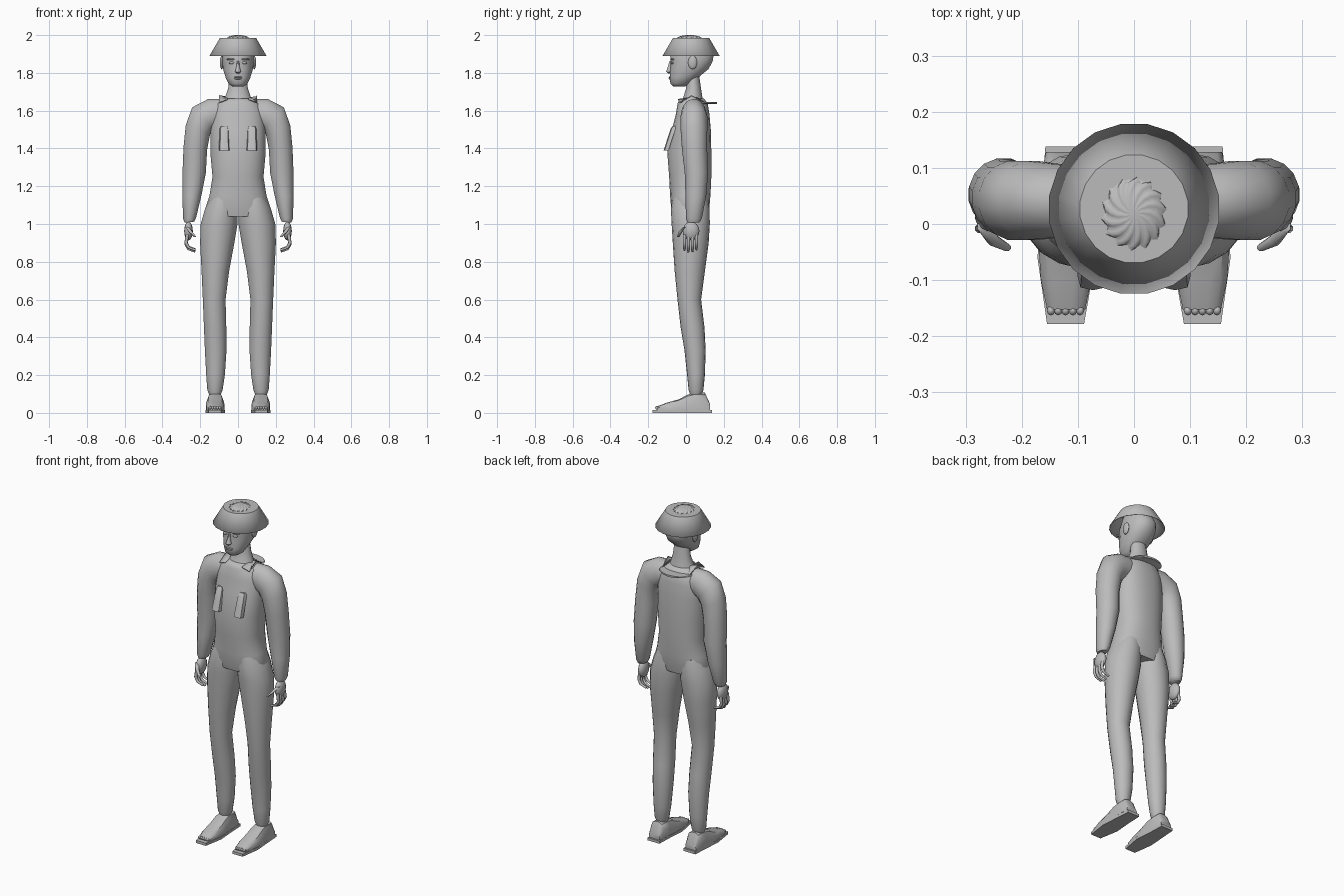
import bpy, bmesh
from math import sin, cos, pi, radians
from mathutils import Vector

cube = bpy.data.objects.get("Cube")
if cube:
    bpy.data.objects.remove(cube, do_unlink=True)

grey = bpy.data.materials.new("plain_grey")
grey.use_nodes = True
GREY = (0.5, 0.5, 0.5, 1)
grey.diffuse_color = GREY
grey.node_tree.nodes["Principled BSDF"].inputs["Base Color"].default_value = GREY


def finish(name, bm, angle=40):
    bmesh.ops.recalc_face_normals(bm, faces=bm.faces)
    mesh = bpy.data.meshes.new(name)
    bm.to_mesh(mesh)
    bm.free()
    mesh.materials.append(grey)
    ob = bpy.data.objects.new(name, mesh)
    bpy.context.collection.objects.link(ob)
    bpy.ops.object.select_all(action='DESELECT')
    ob.select_set(True)
    bpy.context.view_layer.objects.active = ob
    bpy.ops.object.shade_smooth_by_angle(angle=radians(angle))
    return ob


def skin(name, rings, angle=40, caps=(True, True), mirror=1):
    """Bridge rings of points into a closed tube."""
    bm = bmesh.new()
    loops = [[bm.verts.new((p[0] * mirror, p[1], p[2])) for p in r] for r in rings]
    n = len(loops[0])
    for a, b in zip(loops, loops[1:]):
        for i in range(n):
            j = (i + 1) % n
            bm.faces.new((a[i], a[j], b[j], b[i]))
    if caps[0]:
        bm.faces.new(loops[0])
    if caps[1]:
        bm.faces.new(loops[-1])
    return finish(name, bm, angle)


def ring(x, y, z, rx, ry, tilt=0, n=16, power=1.0):
    """Ellipse ring, tilted about the y axis; power below 1 squares it off."""
    t, pts = radians(tilt), []
    for i in range(n):
        a = 2 * pi * (i + 0.5) / n
        c, s = cos(a), sin(a)
        u = rx * abs(c) ** power * (1 if c > 0 else -1)
        v = ry * abs(s) ** power * (1 if s > 0 else -1)
        pts.append((x + u * cos(t), y + v, z + u * sin(t)))
    return pts


def stack(rows, x=0, **kw):
    """Level rings from rows of height, half width, front y, back y."""
    return [ring(x, (f + b) / 2, z, w, (b - f) / 2, **kw) for z, w, f, b in rows]


def ball(name, loc, size, seg=12):
    bm = bmesh.new()
    bmesh.ops.create_uvsphere(bm, u_segments=seg, v_segments=8, radius=1)
    for v in bm.verts:
        v.co = Vector(loc) + Vector([c * s for c, s in zip(v.co, size)])
    return finish(name, bm, 60)


# Torso with a fuller chest and narrow waist
skin("torso", stack([
    (1.04, .15, -.07, .115), (1.09, .172, -.08, .125), (1.15, .152, -.085, .13),
    (1.25, .136, -.09, .135), (1.38, .148, -.1, .135), (1.5, .146, -.075, .132),
    (1.58, .14, -.055, .125), (1.64, .115, -.045, .115), (1.665, .07, -.03, .095)],
    n=24, power=.85), 60)

# Neck and head
skin("neck", stack([(1.63, .085, -.035, .1), (1.67, .07, -.015, .088),
                    (1.72, .053, 0, .08), (1.79, .045, .005, .07)]), 60)
skin("head", stack([
    (1.727, .028, -.068, -.005), (1.742, .05, -.083, .02), (1.775, .066, -.087, .065),
    (1.82, .08, -.084, .12), (1.86, .084, -.082, .142), (1.89, .083, -.085, .147),
    (1.95, .075, -.05, .115), (1.985, .05, -.03, .08)], n=20, power=.9), 50)

# Facial features
skin("nose", stack([(1.797, .008, -.095, -.07), (1.806, .017, -.106, -.07),
                    (1.83, .01, -.098, -.07), (1.862, .006, -.088, -.07)], n=8), 50)
ball("upper_lip", (0, -.084, 1.777), (.025, .009, .004))
ball("lower_lip", (0, -.084, 1.769), (.02, .009, .004))
for side, label in ((1, "left"), (-1, "right")):
    ball(label + "_eye", (side * .033, -.072, 1.853), (.015, .011, .007))
    ball(label + "_brow", (side * .036, -.073, 1.872), (.026, .012, .005))
    ball(label + "_ear", (side * .086, .035, 1.855), (.01, .024, .036))

# Broad conical hat with a flat crown
hat = skin("hat", [ring(0, .027, z, r, r, n=20)
                   for z, r in ((1.89, .153), (1.985, .097))], 20, (False, True))
shell = hat.modifiers.new("shell", 'SOLIDIFY')
shell.thickness = .003

# Fluted, swirling dome poking through the crown
dome = []
for k in range(7):
    a = k / 6 * pi / 2
    r, z = .058 * max(cos(a), .03), 1.978 + .022 * sin(a)
    dome.append([(r * (1 + .05 * cos(14 * t)) * cos(t + a * .5),
                  .018 + 1.12 * r * (1 + .05 * cos(14 * t)) * sin(t + a * .5),
                  z + .0015 * cos(14 * t) * cos(a))
                 for t in (2 * pi * i / 56 for i in range(56))])
skin("crown_dome", dome, 60)

# Flat collar behind the neck
skin("back_collar", [ring(0, .1, z, w, .065, n=24)
                     for z, w in ((1.635, .085), (1.64, .1), (1.645, .095))], 30)

for side, label in ((1, "left"), (-1, "right")):
    # Collar flap
    bm = bmesh.new()
    flap = [(.055, -.042, 1.662), (.1, -.035, 1.645), (.1, .03, 1.682),
            (.09, .1, 1.645), (.06, .05, 1.675)]
    bm.faces.new([bm.verts.new((side * x, y, z)) for x, y, z in flap])
    collar = finish(label + "_collar_flap", bm)
    collar.modifiers.new("cloth", 'SOLIDIFY').thickness = .005

    # Sleeve, bending from shoulder to wrist
    arm = [(.07, .04, 1.59, .075, .058, 80), (.13, .041, 1.585, .083, .066, 68),
           (.185, .042, 1.56, .083, .072, 45), (.212, .042, 1.5, .07, .072, 20),
           (.226, .045, 1.4, .064, .068, 5), (.232, .055, 1.27, .063, .063, 0),
           (.244, .052, 1.15, .052, .056, -4), (.256, .042, 1.03, .035, .043, -5),
           (.257, .04, 1.01, .026, .034, -5)]
    skin(label + "_arm", [ring(*r) for r in arm], 60, mirror=side)

    # Hand with curled fingers and a thumb
    ball(label + "_palm", (side * .262, .027, .963), (.023, .044, .05))
    for i in range(4):
        y, drop = -.008 + i * .021, (0, .008, .006, -.004)[i]
        path = [(.268, .945, .009, 0), (.275, .9 - drop, .009, 0),
                (.262, .875 - drop, .008, -35), (.226, .862 - drop, .006, -65)]
        skin(f"{label}_finger_{i + 1}",
             [ring(x, y, z, r, r, t, n=8) for x, z, r, t in path], 60, mirror=side)
    thumb = [(.27, -.005, .985, .01), (.252, -.028, .96, .011), (.226, -.042, .93, .007)]
    skin(label + "_thumb", [ring(x, y, z, r, r, n=8) for x, y, z, r in thumb],
         60, mirror=side)

    # Trouser leg
    leg = [(1.14, .08, .07, -.07, .115), (1.08, .088, .088, -.08, .125),
           (1, .1, .099, -.076, .126), (.9, .11, .092, -.07, .12),
           (.75, .12, .074, -.06, .1), (.6, .126, .061, -.045, .08),
           (.45, .121, .06, -.028, .098), (.33, .118, .058, -.008, .104),
           (.2, .119, .05, .006, .1), (.12, .122, .041, .014, .092),
           (.095, .122, .03, .022, .083)]
    skin(label + "_leg", [ring(x, (f + b) / 2, z, w, (b - f) / 2, n=18)
                          for z, x, w, f, b in leg], 60, mirror=side)

    # Shoe upper, domed sections from toe to heel
    shoe = [(-.152, .034, .02), (-.1, .045, .04), (-.04, .049, .056),
            (.01, .046, .082), (.04, .043, .09), (.1, .042, .092), (.128, .036, .03)]
    dome_shape = [(-1, 0), (-1, .55), (-.75, .9), (-.3, 1), (.3, 1), (.75, .9), (1, .55), (1, 0)]
    skin(label + "_shoe", [[(.121 + w * u, y, .015 + h * v) for u, v in dome_shape]
                           for y, w, h in shoe], 40, mirror=side)

    # Flat sole and small toes
    outline = [(.089, -.178), (.155, -.178), (.172, -.06), (.165, .04), (.158, .138),
               (.08, .138), (.076, .04), (.068, -.06)]
    skin(label + "_sole", [[(x, y, z) for x, y in outline] for z in (0, .016)],
         30, mirror=side)
    for i in range(5):
        ball(f"{label}_toe_{i + 1}", (side * (.096 + i * .013), -.154, .027),
             (.0075, .009, .009), 8)

    # Hanging chest flap, curved across and leaning forward
    strip = [(1.52, .018, -.064), (1.505, .024, -.075), (1.45, .026, -.093), (1.39, .028, -.112)]
    section = [(-1, .02), (-.8, -.001), (0, -.006), (.8, -.001), (1, .02)]
    skin(label + "_chest_flap", [[(.073 + w * u, y + v, z) for u, v in section]
                                 for z, w, y in strip], 50, mirror=side)
